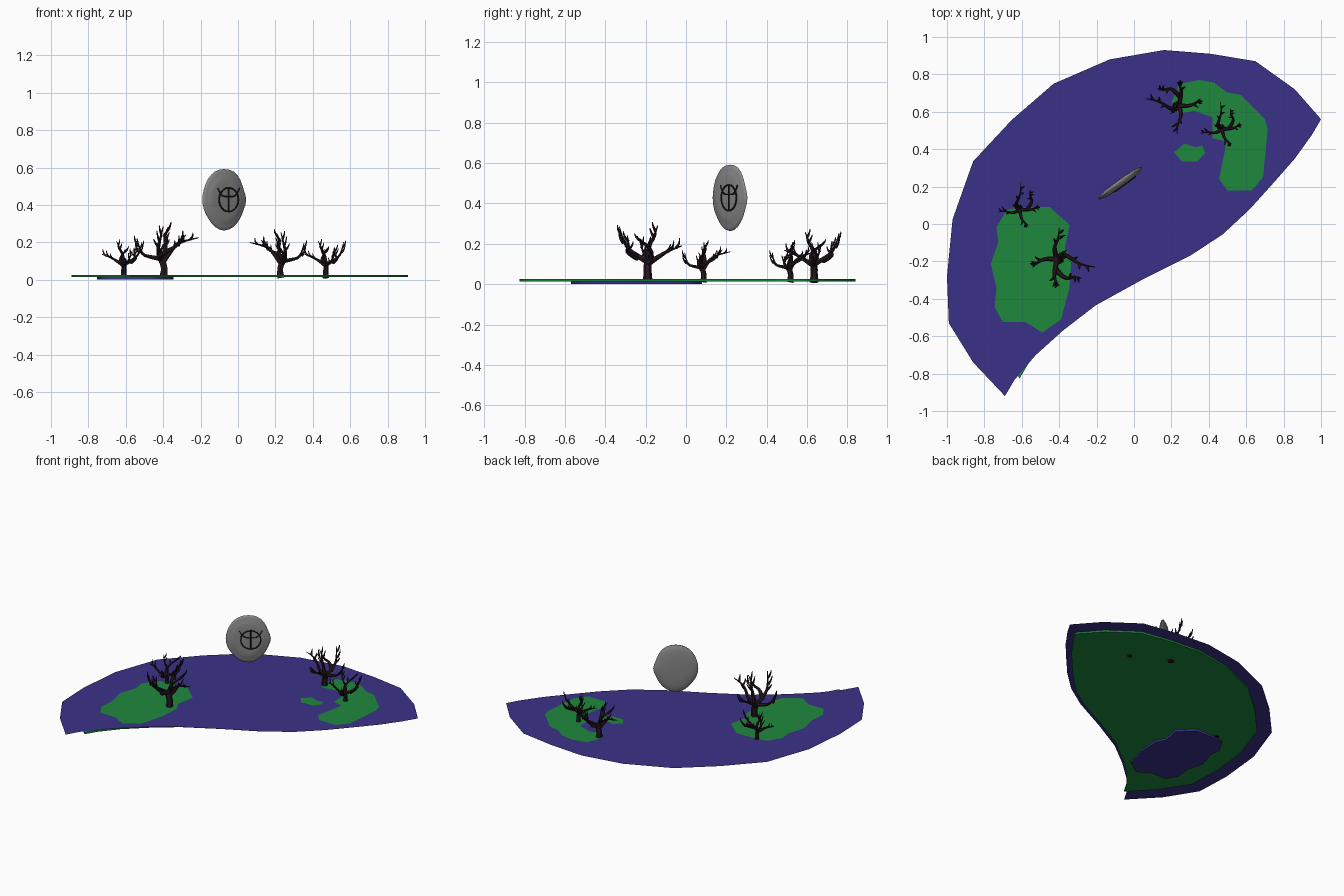
import bpy, math, random
from mathutils import Vector

if "Cube" in bpy.data.objects:
    bpy.data.objects.remove(bpy.data.objects["Cube"])

random.seed(4)


def material(name, rgb):
    m = bpy.data.materials.new(name)
    m.diffuse_color = (*rgb, 1)
    m.use_nodes = True
    m.node_tree.nodes["Principled BSDF"].inputs["Base Color"].default_value = m.diffuse_color
    return m


PURPLE = material("water_purple", (0.043, 0.031, 0.25))
GREEN = material("grass_green", (0.013, 0.25, 0.047))
BARK = material("dark_bark", (0.018, 0.009, 0.014))
STONE = material("stone_grey", (0.25, 0.25, 0.25))
BLACK = material("carving_black", (0.012, 0.012, 0.012))


def to_mesh(ob, angle=None):
    bpy.ops.object.select_all(action='DESELECT')
    ob.select_set(True)
    bpy.context.view_layer.objects.active = ob
    if ob.type != 'MESH':
        bpy.ops.object.convert(target='MESH')
        ob = bpy.context.object
    if angle:
        bpy.ops.object.shade_smooth_by_angle(angle=math.radians(angle))
    return ob


def new_curve(name, mat, dims):
    cu = bpy.data.curves.new(name, 'CURVE')
    cu.dimensions = dims
    cu.materials.append(mat)
    ob = bpy.data.objects.new(name, cu)
    bpy.context.collection.objects.link(ob)
    return ob


def plate(name, mat, loops, z, half=0.0):
    """Flat plate; loops after the first one are holes."""
    ob = new_curve(name, mat, '2D')
    ob.data.fill_mode = 'BOTH' if half else 'FRONT'
    ob.data.extrude = half
    for pts in loops:
        s = ob.data.splines.new('POLY')
        s.points.add(len(pts) - 1)
        for p, (x, y) in zip(s.points, pts):
            p.co = (x, y, 0, 1)
        s.use_cyclic_u = True
    ob.location.z = z
    ob = to_mesh(ob)
    if not half and ob.data.polygons[0].normal.z < 0:
        ob.data.flip_normals()
    return ob


def tubes(name, mat, paths, depth=1.0, res=1):
    """Tapered tubes; each path is a list of (x, y, z, radius)."""
    ob = new_curve(name, mat, '3D')
    ob.data.bevel_depth = depth
    ob.data.bevel_resolution = res
    ob.data.use_fill_caps = True
    ob.data.resolution_u = 3
    for path in paths:
        s = ob.data.splines.new('NURBS')
        s.points.add(len(path) - 1)
        for p, (x, y, z, r) in zip(s.points, path):
            p.co = (x, y, z, 1)
            p.radius = r
        s.order_u = 3
        s.use_endpoint_u = True
        s.resolution_u = 3
    return to_mesh(ob, 50)


# Outlines of the lake sheet and its islands
shore = [(1, .56), (.86, .72), (.65, .87), (.41, .91), (.16, .93), (-.13, .88), (-.43, .75),
         (-.655, .555), (-.86, .335), (-.97, .025), (-1, -.28), (-.99, -.53), (-.86, -.74),
         (-.69, -.92), (-.64, -.835), (-.53, -.705), (-.38, -.57), (-.205, -.435), (.04, -.3),
         (.3, -.17), (.475, -.055), (.62, .08), (.755, .23), (.86, .35), (.95, .475)]
west = [(-.61, .09), (-.45, .09), (-.345, -.005), (-.37, -.13), (-.335, -.2), (-.345, -.34),
        (-.39, -.51), (-.49, -.58), (-.58, -.525), (-.7, -.525), (-.745, -.445), (-.735, -.34),
        (-.765, -.215), (-.725, -.095), (-.735, -.015), (-.68, .075)]
east = [(.245, .75), (.35, .77), (.43, .755), (.495, .705), (.57, .69), (.7, .56), (.715, .505),
        (.69, .25), (.63, .18), (.5, .18), (.455, .24), (.495, .44), (.42, .46), (.42, .57),
        (.325, .605), (.235, .59), (.2, .65)]
islet = [(.215, .385), (.27, .43), (.33, .41), (.365, .42), (.38, .38), (.34, .335), (.255, .335)]

# Water sheet with island openings, grass slab beneath, pit bottom under the west island
plate("water_sheet", PURPLE, [shore, west, east, islet], 0.027)
plate("grass_slab", GREEN, [[(x * .9 + .01, y * .9 + .003) for x, y in shore]], 0.02, 0.006)
pit = [(-.55 + (x + .55) * .95, -.235 + (y + .235) * .97) for x, y in west]
plate("pit_bottom", PURPLE, [pit], 0.007, 0.007)

# Tree template: trunk and main limbs (base at the origin)
trunk = [(0, 0, 0), (.008, 0, .04), (.0, 0, .08), (-.015, 0, .12)]
limbs = [
    [(0, 0, .09), (.03, .03, .13), (.07, 0, .18), (.12, -.03, .20), (.19, -.04, .215)],
    [(-.01, 0, .09), (-.035, .06, .13), (0, .11, .16), (0, .17, .18)],
    [(0, 0, .10), (-.07, .01, .11), (-.125, -.02, .13), (-.14, -.04, .21)],
    [(-.01, 0, .10), (-.03, -.07, .14), (-.02, -.12, .19), (0, -.14, .275)],
    [(0, 0, .10), (.02, 0, .17), (.0, .03, .22), (.04, .05, .28)],
    [(-.02, -.05, .12), (.03, -.11, .15), (.08, -.09, .17), (.12, -.1, .23)],
]
tree_paths = [[(*p, r) for p, r in zip(trunk, (.026, .019, .021, .016))]]
for limb in limbs:
    n = len(limb) - 1
    tree_paths.append([(*p, .016 - .0135 * i / n) for i, p in enumerate(limb)])
    # crooked twigs sprouting along each limb
    for t in (.5, .68, .84):
        k = min(int(t * n), n - 1)
        a, b = Vector(limb[k]), Vector(limb[k + 1])
        p = a.lerp(b, t * n - k)
        d = (b - a).normalized()
        side = d.cross(Vector((0, 0, 1))).normalized() * random.choice((-1, 1))
        q = p + d * .018 + side * .022 + Vector((0, 0, .008))
        e = q + side * random.uniform(0, .015) + Vector((0, 0, random.uniform(.02, .035)))
        tree_paths.append([(*p, .008), (*q, .006), (*e, .002)])

for name, x, y, scale, turn in (("tree_west_large", -.40, -.19, 1, 0),
                                ("tree_west_small", -.61, .085, .70, 100),
                                ("tree_east_large", .23, .635, .88, 180),
                                ("tree_east_small", .47, .515, .70, 105)):
    tree = tubes(name, BARK, tree_paths)
    tree.location = (x, y, .01)
    tree.rotation_euler.z = math.radians(turn)
    tree.scale = (scale,) * 3

# Floating stone: irregular outline, lens-shaped back, raised front panel
radii = [.154, .138, .156, .171, .170, .170, .158, .149,
         .148, .149, .148, .164, .175, .164, .150, .140]
rings = [(.45, .019), (.85, .011), (1.03, 0), (.95, -.011), (.78, -.013), (.72, -.02), (.4, -.021)]
N = len(radii)
verts = [(s * r * math.cos(i * math.tau / N), w, s * r * math.sin(i * math.tau / N))
         for s, w in rings for i, r in enumerate(radii)]
faces = [(k * N + i, k * N + (i + 1) % N, (k + 1) * N + (i + 1) % N, (k + 1) * N + i)
         for k in range(len(rings) - 1) for i in range(N)]
faces += [tuple(range(N))[::-1], tuple(range((len(rings) - 1) * N, len(rings) * N))]
me = bpy.data.meshes.new("floating_stone")
me.from_pydata(verts, [], faces)
import bmesh
bm = bmesh.new()
bm.from_mesh(me)
bmesh.ops.recalc_face_normals(bm, faces=bm.faces)
bm.to_mesh(me)
bm.free()
me.materials.append(STONE)
stone = bpy.data.objects.new("floating_stone", me)
bpy.context.collection.objects.link(stone)
stone.modifiers.new("soften", 'SUBSURF').levels = 1
stone.modifiers["soften"].render_levels = 1
to_mesh(stone, 40)

# Carved mark: ring, upright bar and an upward arc
Y = -.021
ring = [(.064 * math.cos(a * math.tau / 24), Y, .064 * math.sin(a * math.tau / 24), 1)
        for a in range(25)]
bar = [(0, Y, -.066, 1), (0, Y, 0, 1), (0, Y, .066, 1)]
arc = [(-.072, Y, .062, .7), (-.05, Y, .015, 1), (0, Y, .018, 1), (.05, Y, .015, 1), (.072, Y, .062, .7)]
mark = tubes("carved_mark", BLACK, [ring, bar, arc], .005)

for ob, off in ((stone, 0), (mark, .016)):
    ob.rotation_euler.z = math.radians(36)
    ob.location = (-.075 + off * .81, .22 + off * .59, .428)
